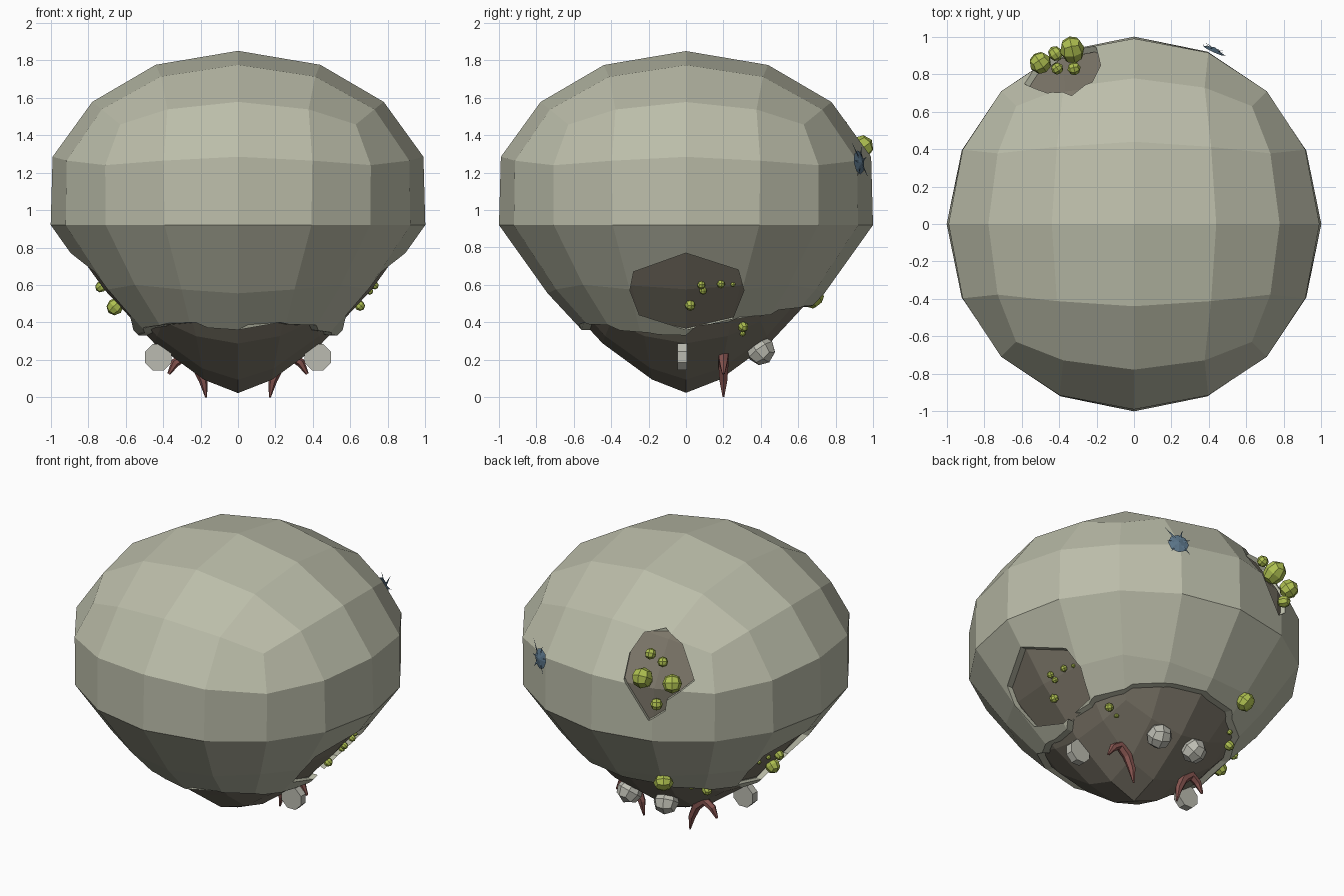
import bpy, bmesh, math
from mathutils import Vector, Matrix
from mathutils.bvhtree import BVHTree

if "Cube" in bpy.data.objects:
    bpy.data.objects.remove(bpy.data.objects["Cube"])


def material(name, rgb):
    m = bpy.data.materials.new(name)
    m.diffuse_color = (*rgb, 1)
    m.use_nodes = True
    m.node_tree.nodes["Principled BSDF"].inputs["Base Color"].default_value = m.diffuse_color
    return m


SKIN = material("skin", (0.50, 0.51, 0.40))
FLESH = material("flesh", (0.20, 0.18, 0.14))
LIME = material("lime", (0.42, 0.52, 0.08))
PALE = material("pale", (0.50, 0.50, 0.44))
RED = material("red", (0.24, 0.09, 0.08))
BLUE = material("blue", (0.10, 0.17, 0.24))


def make(name, bm, mat=None):
    bmesh.ops.recalc_face_normals(bm, faces=bm.faces[:])
    me = bpy.data.meshes.new(name)
    bm.to_mesh(me)
    bm.free()
    ob = bpy.data.objects.new(name, me)
    bpy.context.collection.objects.link(ob)
    if mat:
        me.materials.append(mat)
    return ob


def quad_sphere(level):
    bm = bmesh.new()
    bmesh.ops.create_cube(bm, size=2)
    tmp = make("tmp", bm)
    tmp.modifiers.new("sub", 'SUBSURF').levels = level
    bm = bmesh.new()
    bm.from_object(tmp, bpy.context.evaluated_depsgraph_get())
    bpy.data.objects.remove(tmp)
    for v in bm.verts:
        v.co.normalize()
    return bm


TAPER = [(-1.01, .45), (-.92, .5), (-.71, .66), (-.38, .81), (0, 1),
         (.38, 1.075), (.71, 1.1), (.92, 1.12), (1.01, 1.12)]


def taper(s):
    for (a, fa), (b, fb) in zip(TAPER, TAPER[1:]):
        if s <= b:
            return fa + (fb - fa) * (s - a) / (b - a)


def egg(inset):
    bm = quad_sphere(2)
    for v in bm.verts:
        x, y, s = v.co
        f = taper(s)
        v.co = (x * f, y * f, .92 + .93 * s)
    bm.normal_update()
    moved = [v.co - v.normal * inset for v in bm.verts]
    for v, c in zip(bm.verts, moved):
        v.co = c
    return bm


# Inner flesh, seen through the holes in the skin
core_bm = egg(.033)
core_bm.normal_update()
tree = BVHTree.FromBMesh(core_bm)
make("inner_flesh", core_bm, FLESH)
body = make("body_skin", egg(0), SKIN)


def frame(center, normal):
    n = Vector(normal).normalized()
    u = Vector((0, 0, 1)).cross(n).normalized()
    return Matrix.Translation(center) @ Matrix((u, n.cross(u), n)).transposed().to_4x4()


def cut(cutter):
    cutter.hide_render = True
    mod = body.modifiers.new("cut", 'BOOLEAN')
    mod.operation, mod.solver, mod.object = 'DIFFERENCE', 'EXACT', cutter
    bpy.context.view_layer.objects.active = body
    bpy.ops.object.modifier_apply(modifier="cut")
    bpy.data.objects.remove(cutter)


def crater(center, normal, pts):
    bm = bmesh.new()
    m = frame(center, normal)
    rings = [[bm.verts.new(m @ Vector((u, v, w))) for u, v in pts] for w in (-.2, .4)]
    for r in rings:
        bm.faces.new(r)
    for i in range(len(pts)):
        j = (i + 1) % len(pts)
        bm.faces.new((rings[0][i], rings[0][j], rings[1][j], rings[1][i]))
    cut(make("crater_cutter", bm))


# Side craters (mirrored) and the upper back crater
side = [(0, .20), (.28, .11), (.31, 0), (.25, -.15), (0, -.21), (-.25, -.13), (-.3, 0), (-.28, .1)]
for s in (1, -1):
    crater((s * .72, 0, .57), (s, 0, 0), [(s * u, v) for u, v in side])
crater((-.4, .87, 1.31), (-.42, .87, .05),
       [(.02, .27), (.13, .2), (.22, 0), (.06, -.12), (.05, -.19), (-.05, -.26),
        (-.21, -.02), (-.19, .12), (-.11, .24)])

# Ragged opening around the underside; heights run front to back on each side
half = [.36, .40, .385, .345, .33, .40, .44, .48, .49]
rim = half + half[-2:0:-1]
bm = bmesh.new()
rings = []
for r, z in ((1.5, -.5), (1.5, None), (.2, None)):
    rings.append([bm.verts.new((r * math.sin(i * math.pi / 8), -r * math.cos(i * math.pi / 8),
                                rim[i] if z is None else z)) for i in range(16)])
bm.faces.new(rings[0])
top = bm.verts.new((0, 0, .4))
for i in range(16):
    j = (i + 1) % 16
    for a, b in zip(rings, rings[1:]):
        bm.faces.new((a[i], a[j], b[j], b[i]))
    bm.faces.new((rings[2][i], rings[2][j], top))
cut(make("underside_cutter", bm))


def blobs(name, items, mat, level=1):
    bm = bmesh.new()
    for pos, r, stretch in items:
        n = tree.find_nearest(Vector(pos))[1]
        part = quad_sphere(level)
        part.transform(frame(pos, n) @ Matrix.Diagonal((r, r, r * stretch, 1)))
        me = bpy.data.meshes.new("part")
        part.to_mesh(me)
        part.free()
        bm.from_mesh(me)
        bpy.data.meshes.remove(me)
    return make(name, bm, mat)


def on_side(s, y, z, r, stretch=1.1):
    hit = tree.ray_cast(Vector((s * 2, y, z)), Vector((-s, 0, 0)))
    return hit[0] + hit[1] * r * .5, r, stretch


# Lime growths
blobs("right_growths", [on_side(1, *a) for a in (
    (.02, .50, .028), (.08, .605, .022), (.09, .575, .02), (.185, .61, .022), (.25, .605, .013),
    (.30, .385, .028), (.30, .345, .015))], LIME)
blobs("left_growths", [on_side(-1, *a) for a in (
    (.02, .50, .045), (.06, .60, .03), (.38, .41, .032), (.46, .44, .017), (.15, .61, .015),
    (.22, .60, .015))] + [((-.31, .68, .53), .062, .8)], LIME)
blobs("back_growths", [((-.33, .93, 1.33), .066, 1.2), ((-.5, .86, 1.31), .06, 1),
                       ((-.32, .83, 1.45), .036, 1), ((-.41, .83, 1.42), .033, 1),
                       ((-.42, .91, 1.17), .038, 1.1)], LIME)

# Pale round nodules at the back, flat discs at the sides
blobs("back_nodules", [((s * .135, .40, .25), .08, 1) for s in (1, -1)], PALE)
bm = bmesh.new()
for s in (1, -1):
    bmesh.ops.create_cone(bm, cap_ends=True, segments=8, radius1=.077, radius2=.077, depth=.05,
                          matrix=Matrix.Translation((s * .425, -.02, .215))
                          @ Matrix.Rotation(math.pi / 2, 4, 'X') @ Matrix.Rotation(math.pi / 8, 4, 'Z'))
make("side_discs", bm, PALE)

# Curved red claws
for s, name in ((1, "right_claw"), (-1, "left_claw")):
    path = [(.37, .125, .008), (.335, .185, .024), (.28, .22, .03), (.22, .17, .03),
            (.185, .09, .024), (.17, .0, .005)]
    bm = bmesh.new()
    rings = []
    for i, (x, z, r) in enumerate(path):
        a, b = path[max(i - 1, 0)], path[min(i + 1, len(path) - 1)]
        t = Vector((b[0] - a[0], 0, b[1] - a[1])).normalized()
        side_v = Vector((-t.z, 0, t.x))
        rings.append([bm.verts.new(Vector((x, .2, z)) + side_v * r * math.cos(k * math.pi / 3)
                                   + Vector((0, r * math.sin(k * math.pi / 3), 0))) for k in range(6)])
    for a, b in zip(rings, rings[1:]):
        for k in range(6):
            bm.faces.new((a[k], a[k - 1], b[k - 1], b[k]))
    bm.faces.new(rings[0])
    bm.faces.new(rings[-1])
    bm.transform(Matrix.Diagonal((s, 1, 1, 1)))
    make(name, bm, RED)

# Blue splat with thin spikes on the back right
m = frame((.425, .925, 1.255), (.42, .9, .12))
bm = bmesh.new()
tip = bm.verts.new(m @ Vector((0, 0, .02)))
ring = [bm.verts.new(m @ Vector((.065 * math.cos(k * math.pi / 4), .065 * math.sin(k * math.pi / 4), 0)))
        for k in range(8)]
for k in range(8):
    bm.faces.new((tip, ring[k - 1], ring[k]))
for ang, length in ((20, .08), (75, .10), (130, .14), (175, .08), (235, .09), (310, .11)):
    d = Vector((math.cos(math.radians(ang)), math.sin(math.radians(ang)), 0))
    p = Vector((-d.y, d.x, 0)) * .008
    up = Vector((0, 0, .012))
    bm.faces.new([bm.verts.new(m @ q) for q in (d * .03 - p + up, d * length + up, d * .03 + p + up)])
make("blue_splat", bm, BLUE)
